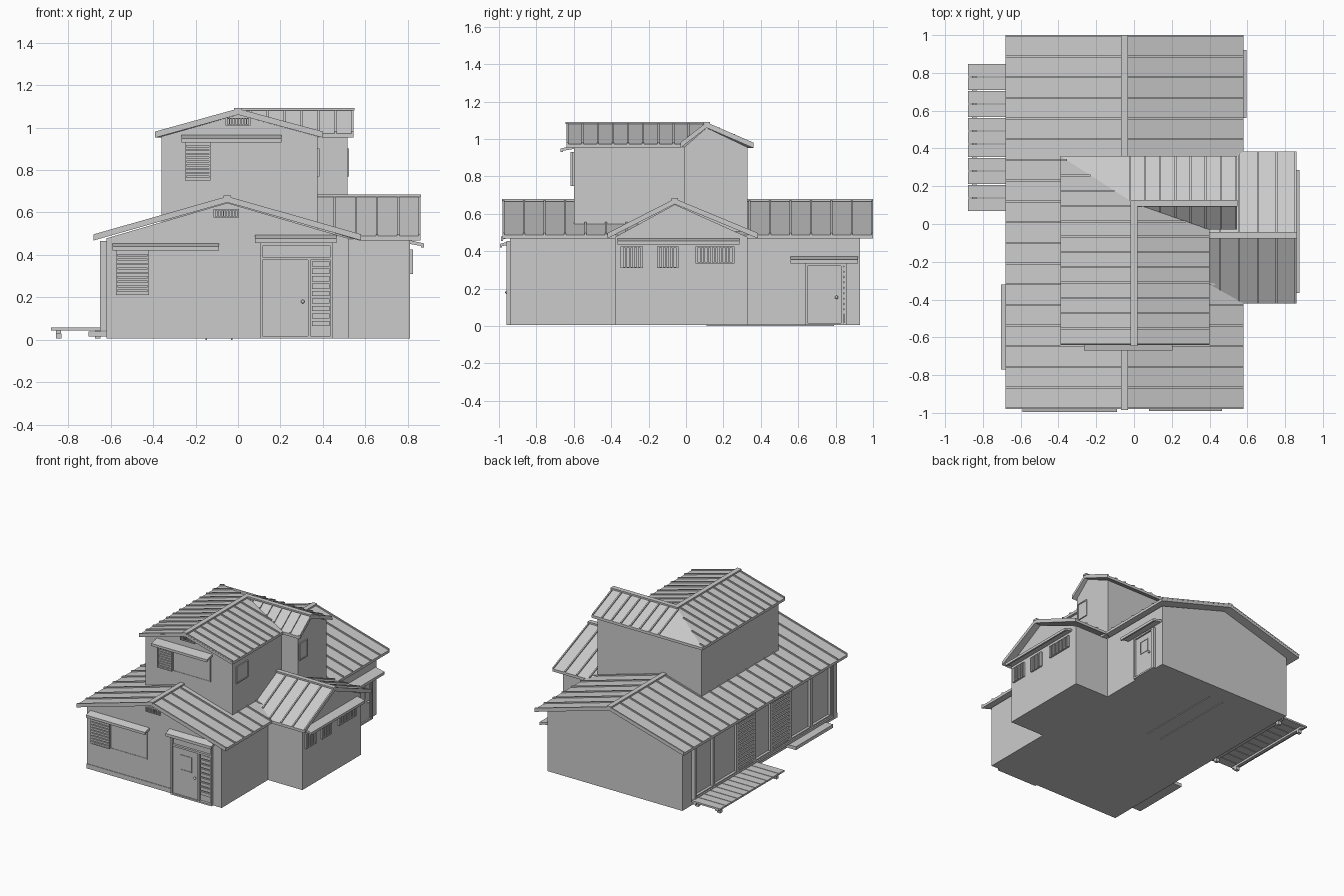
import bpy, bmesh
from mathutils import Vector

cube = bpy.data.objects.get("Cube")
if cube:
    bpy.data.objects.remove(cube, do_unlink=True)

grey = bpy.data.materials.new("plain_grey")
grey.use_nodes = True
grey.diffuse_color = (0.6, 0.6, 0.6, 1)
grey.node_tree.nodes["Principled BSDF"].inputs["Base Color"].default_value = grey.diffuse_color


def finish(name, bm):
    bmesh.ops.recalc_face_normals(bm, faces=bm.faces)
    mesh = bpy.data.meshes.new(name)
    bm.to_mesh(mesh)
    bm.free()
    mesh.materials.append(grey)
    obj = bpy.data.objects.new(name, mesh)
    bpy.context.collection.objects.link(obj)
    return obj


def prism(bm, points, offset):
    """Extrude a flat outline along an offset vector."""
    face = bm.faces.new([bm.verts.new(p) for p in points])
    new = bmesh.ops.extrude_face_region(bm, geom=[face], use_keep_orig=True)["geom"]
    for v in new:
        if isinstance(v, bmesh.types.BMVert):
            v.co += Vector(offset)


def add_box(bm, x0, x1, y0, y1, z0, z1):
    prism(bm, [(x0, y0, z0), (x1, y0, z0), (x1, y1, z0), (x0, y1, z0)], (0, 0, z1 - z0))


def box(name, *size):
    bm = bmesh.new()
    add_box(bm, *size)
    return finish(name, bm)


def gable_body(name, axis, lo, hi, start, end, base, eave, ridge, apex):
    """Walls with a pointed gable, running along the given axis."""
    outline = [(lo, base), (hi, base), (hi, eave), (ridge, apex), (lo, eave)]
    bm = bmesh.new()
    if axis == "y":
        prism(bm, [(u, start, z) for u, z in outline], (0, end - start, 0))
    else:
        prism(bm, [(start, u, z) for u, z in outline], (end - start, 0, 0))
    return finish(name, bm)


def bar(bm, a, b, side, width, height):
    """A strip lying on the roof from a to b."""
    s = Vector(side) * width / 2
    prism(bm, [a - s, a + s, b + s, b - s], (0, 0, height))


def roof_plane(name, points, axis, first, step, thick=0.02):
    """Roof slab with standing seams at regular positions along an axis (0 = x, 1 = y)."""
    pts = [Vector(p) for p in points]
    bm = bmesh.new()
    prism(bm, pts, (0, 0, -thick))
    side = (1, 0, 0) if axis == 0 else (0, 1, 0)
    c, top = first, max(p[axis] for p in pts)
    while c < top:
        hits = []
        for p, q in zip(pts, pts[1:] + pts[:1]):
            if (p[axis] - c) * (q[axis] - c) < 0:
                hits.append(p.lerp(q, (c - p[axis]) / (q[axis] - p[axis])))
        if len(hits) == 2:
            bar(bm, hits[0], hits[1], side, 0.01, 0.009)
        c += step
    return finish(name, bm)


def ridge_cap(name, a, b, side):
    bm = bmesh.new()
    bar(bm, Vector(a), Vector(b), side, 0.036, 0.012)
    return finish(name, bm)


# Wall frames: map (along, outward, up) to the world
FRONT = lambda u, d, z: (u, -0.94 - d, z)
UPPER = lambda u, d, z: (u, -0.60 - d, z)
WING = lambda u, d, z: (0.81 + d, u, z)
SIDE = lambda u, d, z: (0.52 + d, u, z)
UPSIDE = lambda u, d, z: (0.375 + d, u, z)
CROSS = lambda u, d, z: (0.515 + d, u, z)
GARDEN = lambda u, d, z: (-0.62 - d, u, z)


def wall_box(bm, wall, u0, u1, z0, z1, d0, d1):
    a, b = wall(u0, d0, z0), wall(u1, d1, z1)
    lo, hi = [min(p) for p in zip(a, b)], [max(p) for p in zip(a, b)]
    add_box(bm, lo[0], hi[0], lo[1], hi[1], lo[2], hi[2])


def plate(name, wall, u0, u1, z0, z1, depth=0.008):
    bm = bmesh.new()
    wall_box(bm, wall, u0, u1, z0, z1, -0.005, depth)
    return finish(name, bm)


def frame(name, wall, u0, u1, z0, z1, w=0.012, depth=0.014):
    bm = bmesh.new()
    for a, b, c, d in ((u0, u0 + w, z0, z1), (u1 - w, u1, z0, z1),
                       (u0 + w, u1 - w, z0, z0 + w), (u0 + w, u1 - w, z1 - w, z1)):
        wall_box(bm, wall, a, b, c, d, -0.005, depth)
    return finish(name, bm)


def slats(name, wall, u0, u1, z0, z1, count, upright=False, depth=0.012):
    """Evenly spaced bars, level or upright."""
    bm = bmesh.new()
    for i in range(count):
        if upright:
            s = (u1 - u0) / count
            wall_box(bm, wall, u0 + (i + .25) * s, u0 + (i + .75) * s, z0, z1, -0.005, depth)
        else:
            s = (z1 - z0) / count
            wall_box(bm, wall, u0, u1, z0 + (i + .15) * s, z0 + (i + .85) * s, -0.005, depth)
    return finish(name, bm)


def awning(name, wall, u0, u1, top, depth=0.065, drop=0.035):
    """Small sloping canopy with a thin front lip."""
    outline = [(-0.005, top), (depth, top - drop * 0.45), (depth, top - drop),
               (depth - 0.012, top - drop), (depth - 0.012, top - drop * 0.8), (-0.005, top - drop * 0.5)]
    bm = bmesh.new()
    prism(bm, [wall(u0, d, z) for d, z in outline],
          Vector(wall(u1, 0, 0)) - Vector(wall(u0, 0, 0)))
    return finish(name, bm)


# Walls
gable_body("main_walls", "y", -0.62, 0.52, -0.94, 0.93, 0.005, 0.478, -0.05, 0.645)
gable_body("wing_walls", "x", -0.38, 0.33, 0.2, 0.81, 0.005, 0.475, -0.06, 0.65)
gable_body("upper_walls", "y", -0.36, 0.375, -0.60, 0.1, 0.45, 0.958, 0, 1.06)
box("upper_back_walls", -0.36, 0.375, 0.0, 0.33, 0.45, 0.955)
gable_body("upper_cross_walls", "x", -0.01, 0.33, 0.1, 0.515, 0.4, 0.955, 0.11, 1.06)
for x in (-0.03, -0.15):
    box("floor_strip", x - 0.004, x + 0.004, 0.11, 0.79, 0, 0.01)

# Main roof
M, E = 0.667, 0.488
for name, x in (("main_roof_right", -0.68), ("main_roof_left", 0.58)):
    roof_plane(name, [(-0.05, -0.98, M), (-0.05, 1, M), (x, 1, E), (x, -0.98, E)], 1, -0.975, 0.1095)
ridge_cap("main_ridge", (-0.05, -0.985, M), (-0.05, 1, M), (1, 0, 0))

# Wing roof, running into the main slope
for name, y in (("wing_roof_front", -0.42), ("wing_roof_back", 0.385)):
    roof_plane(name, [(-0.03, -0.06, 0.672), (0.86, -0.06, 0.672), (0.86, y, E), (0.57, y, E)],
               0, 0.055, 0.1)
ridge_cap("wing_ridge", (0, -0.06, 0.672), (0.862, -0.06, 0.672), (0, 1, 0))

# Upper roof: an L-shaped ridge with a hip on one corner and a valley on the other
T, B = 1.08, 0.972
roof_plane("upper_roof_right", [(0, -0.64, T), (0, 0.11, T), (-0.39, 0.36, B), (-0.39, -0.64, B)], 1, -0.634, 0.081)
roof_plane("upper_roof_left", [(0, -0.64, T), (0, 0.11, T), (0.4, -0.03, B), (0.4, -0.64, B)], 1, -0.634, 0.081)
roof_plane("upper_roof_back", [(0, 0.11, T), (0.545, 0.11, T), (0.545, 0.36, B), (-0.39, 0.36, B)], 0, -0.021, 0.08)
roof_plane("cross_roof_front", [(0, 0.11, T), (0.545, 0.11, T), (0.545, -0.03, B), (0.4, -0.03, B)], 0, 0.059, 0.08)
ridge_cap("upper_ridge", (0, -0.645, T), (0, 0.125, T), (1, 0, 0))
ridge_cap("cross_ridge", (-0.015, 0.11, T), (0.548, 0.11, T), (0, 1, 0))

# Gable vents
for name, wall, u0, u1, z0, z1 in (("lower_vent", FRONT, -0.115, 0.005, 0.577, 0.615),
                                   ("upper_vent", UPPER, -0.06, 0.06, 1.01, 1.045)):
    frame(name + "_frame", wall, u0, u1, z0, z1, 0.005)
    slats(name + "_bars", wall, u0, u1, z0, z1, 9, True)

# Front windows with a louvred shutter at one end
for name, wall, u0, u1, us, z0, z1 in (("lower_window", FRONT, -0.575, -0.105, -0.42, 0.21, 0.42),
                                       ("upper_window", UPPER, -0.25, 0.19, -0.13, 0.75, 0.93)):
    plate(name + "_pane", wall, u0, u1, z0, z1, 0.004)
    frame(name + "_frame", wall, us, u1, z0, z1, 0.006, 0.007)
    frame(name + "_shutter_frame", wall, u0, us, z0, z1, 0.007, 0.018)
    slats(name + "_shutter", wall, u0, us, z0, z1, 10, depth=0.015)
    awning(name + "_awning", wall, u0 - 0.015, u1 + 0.015, z1 + 0.035, 0.055 if wall is FRONT else 0.07)

# Plain windows on the upper side walls
for name, wall, u0, u1 in (("upper_side_window", UPSIDE, -0.56, -0.42), ("cross_window", CROSS, 0.0, 0.1)):
    plate(name + "_pane", wall, u0, u1, 0.77, 0.9, 0.003)
    frame(name + "_frame", wall, u0, u1, 0.77, 0.9, 0.008, 0.008)


def door(name, wall, u0, ud, u1, zd, top):
    """Door leaf from u0 to ud, lattice panel from ud to u1, and a canopy."""
    frame(name + "_frame", wall, u0 - 0.012, u1 + 0.012, 0.005, top, 0.012, 0.02)
    plate(name + "_leaf", wall, u0, ud, 0.01, zd, 0.009)
    plate(name + "_post", wall, ud, ud + 0.012, 0.01, zd, 0.018)
    plate(name + "_transom", wall, u0, u1, zd, zd + 0.015, 0.018)
    w = ud - u0
    frame(name + "_window", wall, u0 + w * 0.3, u0 + w * 0.75, zd * 0.56, zd * 0.87, 0.005, 0.013)
    slats(name + "_lattice", wall, ud + 0.018, u1 - 0.005, 0.06, zd, 9)
    bpy.ops.mesh.primitive_uv_sphere_add(segments=12, ring_count=8, radius=0.009,
                                         location=wall(ud - 0.025, 0.018, zd * 0.48))
    knob = bpy.context.object
    knob.name = name + "_knob"
    knob.data.materials.append(grey)
    bpy.ops.object.shade_smooth_by_angle()


door("front_door", FRONT, 0.115, 0.33, 0.435, 0.375, 0.455)
awning("front_door_awning", FRONT, 0.08, 0.465, 0.495, 0.05, 0.04)
door("side_door", SIDE, 0.65, 0.83, 0.845, 0.32, 0.335)
awning("side_door_awning", SIDE, 0.56, 0.92, 0.372, 0.075, 0.038)

# Barred windows on the wing
for u0, u1, z0 in ((-0.35, -0.23, 0.31), (-0.155, -0.04, 0.31), (0.05, 0.26, 0.335)):
    frame("barred_window_frame", WING, u0, u1, z0, 0.425, 0.005)
    slats("window_bars", WING, u0, u1, z0, 0.425, round((u1 - u0) / 0.019), True)
awning("wing_awning", WING, -0.365, 0.285, 0.47)

# Garden side: full-height sliding panels, two of them louvred
edges = (-0.84, -0.6, -0.35, -0.12, 0.08, 0.29, 0.575, 0.8)
frame("garden_window_frame", GARDEN, -0.86, 0.82, 0.045, 0.465, 0.018, 0.03)
for i, (u0, u1) in enumerate(zip(edges, edges[1:])):
    frame("sliding_panel", GARDEN, u0, u1, 0.06, 0.45, 0.012, 0.02)
    if i in (2, 4):
        slats("louvre_panel", GARDEN, u0, u1, 0.06, 0.45, 14, depth=0.018)

# Deck, step and skirting
for i in range(11):
    y = 0.07 + i * 0.071
    box("deck_plank", -0.88, -0.64, y, y + 0.066, 0.045, 0.058)
for x in (-0.845, -0.66):
    box("deck_beam", x - 0.012, x + 0.012, 0.08, 0.84, 0.03, 0.045)
    for y in (0.12, 0.8):
        box("deck_leg", x - 0.013, x + 0.013, y - 0.013, y + 0.013, 0.005, 0.03)
box("garden_step", -0.705, -0.62, -0.77, -0.32, 0.015, 0.04)
plate("front_skirting", FRONT, -0.62, 0.1, 0.005, 0.04, 0.004)
